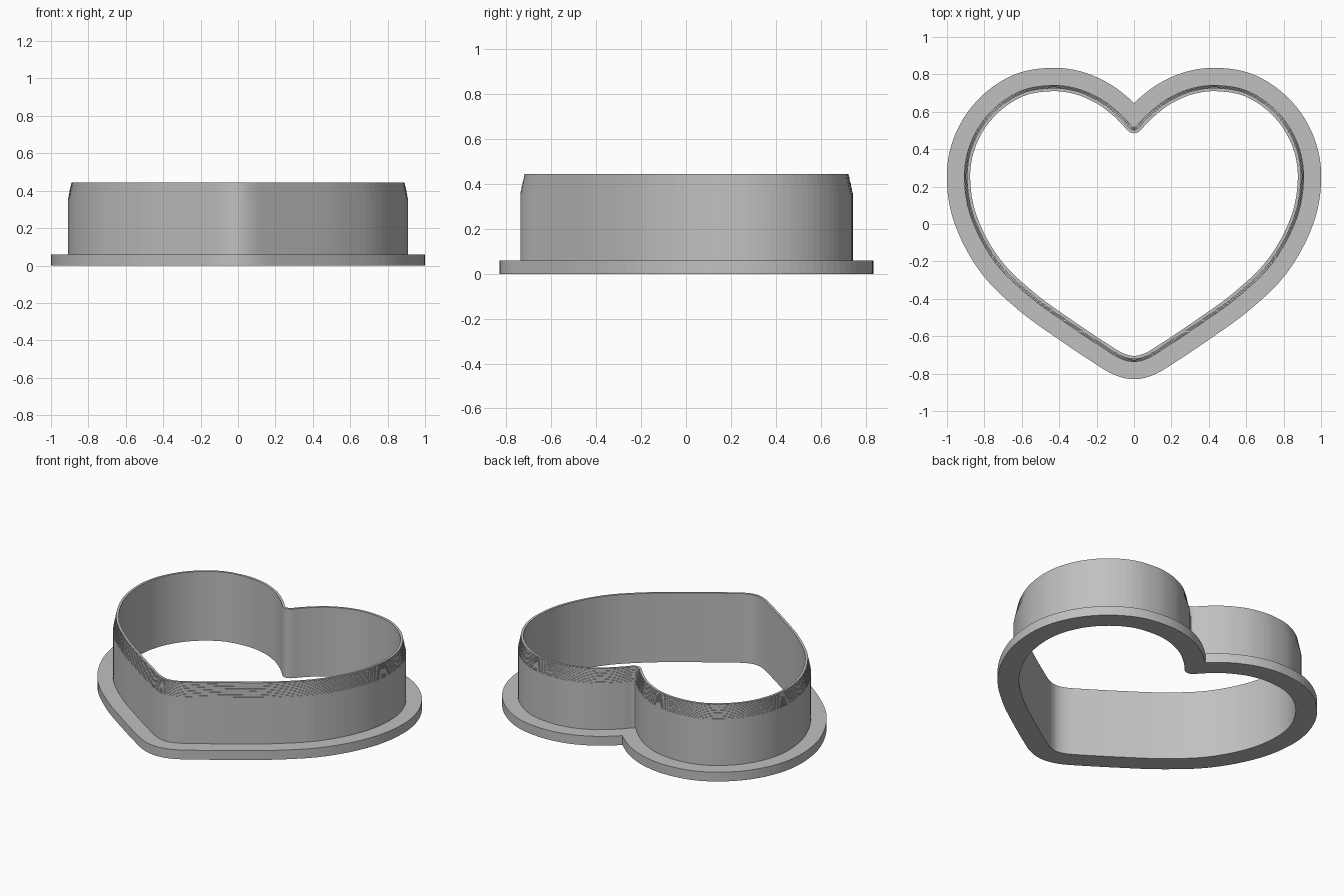
import bpy
import bmesh
from mathutils import Vector
from mathutils.geometry import interpolate_bezier

if "Cube" in bpy.data.objects:
    bpy.data.objects.remove(bpy.data.objects["Cube"], do_unlink=True)

# Sizes
RIM, WALL, EDGE = 0.125, 0.033, 0.015      # outward offsets from the inner outline
BASE_Z, TAPER_Z, TOP_Z = 0.06, 0.36, 0.445
STEPS = 12

grey = bpy.data.materials.new("grey plastic")
grey.use_nodes = True
grey.diffuse_color = (0.53, 0.53, 0.53, 1)
grey.node_tree.nodes["Principled BSDF"].inputs["Base Color"].default_value = grey.diffuse_color

# Inner outline of the right half of the heart, from notch to point
half = [Vector(p) for p in (
    (0, .485), (.03, .497), (.07, .54), (.13, .595), (.2, .645), (.31, .693),
    (.44, .71), (.6, .68), (.75, .572), (.845, .42), (.876, .25), (.84, .04),
    (.715, -.19), (.53, -.37), (.33, -.515), (.14, -.642), (.06, -.69), (0, -.705))]


def smooth_path(points, samples=6):
    """Curve through the points, level at both ends so the halves join."""
    tangents = [Vector((1, 0))]
    tangents += [(b - a).normalized() for a, b in zip(points, points[2:])]
    tangents.append(Vector((-1, 0)))
    path = []
    for i in range(len(points) - 1):
        a, b = points[i], points[i + 1]
        reach = (b - a).length / 3
        path += interpolate_bezier(a, a + tangents[i] * reach,
                                   b - tangents[i + 1] * reach, b, samples + 1)[:-1]
    return [Vector(p[:2]) for p in path] + [points[-1]]


path = smooth_path(half)
normals = []
for i in range(len(path)):
    t = path[min(i + 1, len(path) - 1)] - path[max(i - 1, 0)]
    normals.append(Vector((-t.y, t.x)).normalized())
normals[0], normals[-1] = Vector((0, 1)), Vector((0, -1))


def heart_ring(offset):
    """Outline moved outward; the notch is trimmed to a crease on the centre line."""
    pts = [p + n * offset for p, n in zip(path, normals)]
    middle = len(pts) // 2
    crossed = [i for i in range(1, middle) if pts[i].x < 0]
    if crossed:
        k = crossed[-1]
        a, b = pts[k], pts[k + 1]
        crease = a.lerp(b, -a.x / (b.x - a.x))
        crease.x = 0
        for i in range(k + 1):
            pts[i] = crease.copy()
    return pts + [Vector((-p.x, p.y)) for p in pts[-2:0:-1]]


def sweep(name, profile):
    """Carry an (offset, height) profile around the heart."""
    bm = bmesh.new()
    rings = [[bm.verts.new((p.x, p.y, z)) for p in heart_ring(off)] for off, z in profile]
    for low, high in zip(rings, rings[1:]):
        for i in range(len(low)):
            j = (i + 1) % len(low)
            bm.faces.new((low[i], high[i], high[j], low[j]))
    bmesh.ops.remove_doubles(bm, verts=bm.verts, dist=0.00005)
    bmesh.ops.dissolve_degenerate(bm, edges=bm.edges, dist=0.00005)
    mesh = bpy.data.meshes.new(name)
    bm.to_mesh(mesh)
    bm.free()
    mesh.materials.append(grey)
    obj = bpy.data.objects.new(name, mesh)
    bpy.context.collection.objects.link(obj)
    return obj


# Flat flange around the foot
sweep("base_flange", [(0, BASE_Z), (0, 0), (RIM, 0), (RIM, BASE_Z), (WALL, BASE_Z)])

# Upright wall whose outside narrows in fine steps to the cutting edge
wall = [(WALL, BASE_Z), (WALL, TAPER_Z)]
for s in range(1, STEPS + 1):
    offset = WALL + (EDGE - WALL) * s / STEPS
    wall.append((offset, wall[-1][1]))
    wall.append((offset, TAPER_Z + (TOP_Z - TAPER_Z) * s / STEPS))
wall += [(0, TOP_Z), (0, BASE_Z)]
sweep("cutting_wall", wall)
